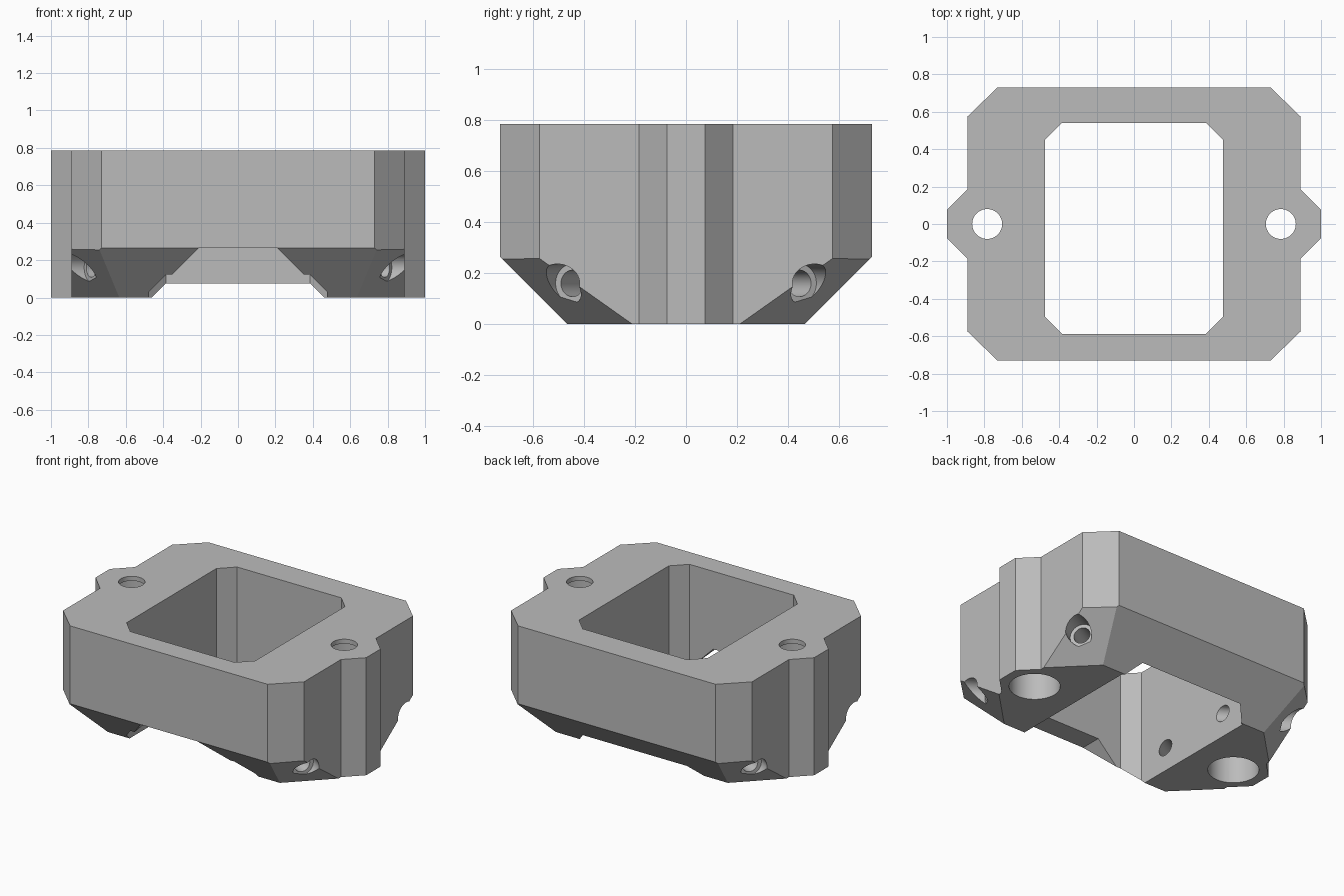
import bpy, bmesh, math
from mathutils import Vector, Matrix

cube = bpy.data.objects.get("Cube")
if cube:
    bpy.data.objects.remove(cube, do_unlink=True)

HEIGHT = 0.785
EDGE = 0.265          # height of the lower chamfers
R2 = math.sqrt(2)

grey = bpy.data.materials.new("plain_grey")
grey.use_nodes = True
colour = (0.5, 0.5, 0.5, 1)
grey.diffuse_color = colour
grey.node_tree.nodes["Principled BSDF"].inputs["Base Color"].default_value = colour


def add_object(name, bm):
    bmesh.ops.recalc_face_normals(bm, faces=bm.faces[:])
    mesh = bpy.data.meshes.new(name)
    bm.to_mesh(mesh)
    bm.free()
    mesh.materials.append(grey)
    obj = bpy.data.objects.new(name, mesh)
    bpy.context.collection.objects.link(obj)
    return obj


def prism(points, offset):
    """Extrude a 3D outline along an offset."""
    bm = bmesh.new()
    face = bm.faces.new([bm.verts.new(p) for p in points])
    new = bmesh.ops.extrude_face_region(bm, geom=[face])["geom"]
    verts = [g for g in new if isinstance(g, bmesh.types.BMVert)]
    bmesh.ops.translate(bm, verts=verts, vec=offset)
    return bm


def bore(name, start, end, radius):
    """Round cutter between two points."""
    start, end = Vector(start), Vector(end)
    axis = end - start
    turn = axis.to_track_quat('Z', 'Y').to_matrix().to_4x4()
    bm = bmesh.new()
    bmesh.ops.create_cone(bm, cap_ends=True, segments=48, radius1=radius,
                          radius2=radius, depth=axis.length,
                          matrix=Matrix.Translation((start + end) / 2) @ turn)
    return add_object(name, bm)


# Outer block: chamfered rectangle with an ear on each side
quarter = [(1, 0.075), (0.89, 0.185), (0.89, 0.575), (0.73, 0.73)]
half = quarter + [(-x, y) for x, y in reversed(quarter)]
outline = half + [(x, -y) for x, y in reversed(half)]
outline = [(x, y, 0) for x, y in outline]
bm = prism(outline, (0, 0, HEIGHT))

# Sloping cuts under the front, the back and the four corners
cuts = []
for sy in (1, -1):
    cuts.append(((0, sy * 0.465, 0), (0, sy, -1)))
    cuts += [((sx * 0.89, sy * 0.21, 0), (sx, sy, -R2)) for sx in (1, -1)]
for point, normal in cuts:
    geom = bm.verts[:] + bm.edges[:] + bm.faces[:]
    bmesh.ops.bisect_plane(bm, geom=geom, plane_co=point,
                           plane_no=Vector(normal).normalized(), clear_outer=True)
    rim = [e for e in bm.edges if e.is_boundary]
    bmesh.ops.holes_fill(bm, edges=rim, sides=0)
body = add_object("mounting_block", bm)

# Central opening, with chamfered corners
cutters = []
W, F, B, C = 0.475, -0.587, 0.54, 0.09
side = [(W - C, F), (W, F + C), (W, B - C), (W - C, B)]
ring = side + [(-x, y) for x, y in reversed(side)]
cutters.append(add_object("opening_cutter", prism([(x, y, -0.2) for x, y in ring], (0, 0, 1.4))))

# Flared notch under the front wall
notch = [(-0.21, EDGE), (0.21, EDGE), (0.51, EDGE - 0.3), (-0.51, EDGE - 0.3)]
cutters.append(add_object("notch_cutter", prism([(x, -0.9, z) for x, z in notch], (0, 0.5, 0))))

# Screw bores in the ears, and angled bores through the lower corners
for sx in (1, -1):
    ex = sx * 0.785
    cutters.append(bore("ear_bore", (ex, 0, -0.2), (ex, 0, 1), 0.08))
    cutters.append(bore("ear_counterbore", (ex, 0, -0.2), (ex, 0, HEIGHT - 0.03), 0.155))
    for sy in (1, -1):
        def along(t):
            return (sx * (0.475 + t), sy * (0.27 + t * 0.565), 0.16)
        cutters.append(bore("corner_bore", along(-0.1), along(0.6), 0.052))
        cutters.append(bore("corner_counterbore", along(0.31), along(0.7), 0.076))

# Apply every cut, then drop the cutters
bpy.context.view_layer.objects.active = body
for cutter in cutters:
    cutter.hide_render = True
    mod = body.modifiers.new("cut", 'BOOLEAN')
    mod.operation = 'DIFFERENCE'
    mod.solver = 'EXACT'
    mod.object = cutter
    bpy.ops.object.modifier_apply(modifier=mod.name)
for cutter in cutters:
    bpy.data.objects.remove(cutter, do_unlink=True)

# Flat faces stay crisp, bores are smooth
bpy.ops.object.select_all(action='DESELECT')
body.select_set(True)
bpy.ops.object.shade_smooth_by_angle(angle=math.radians(25))
